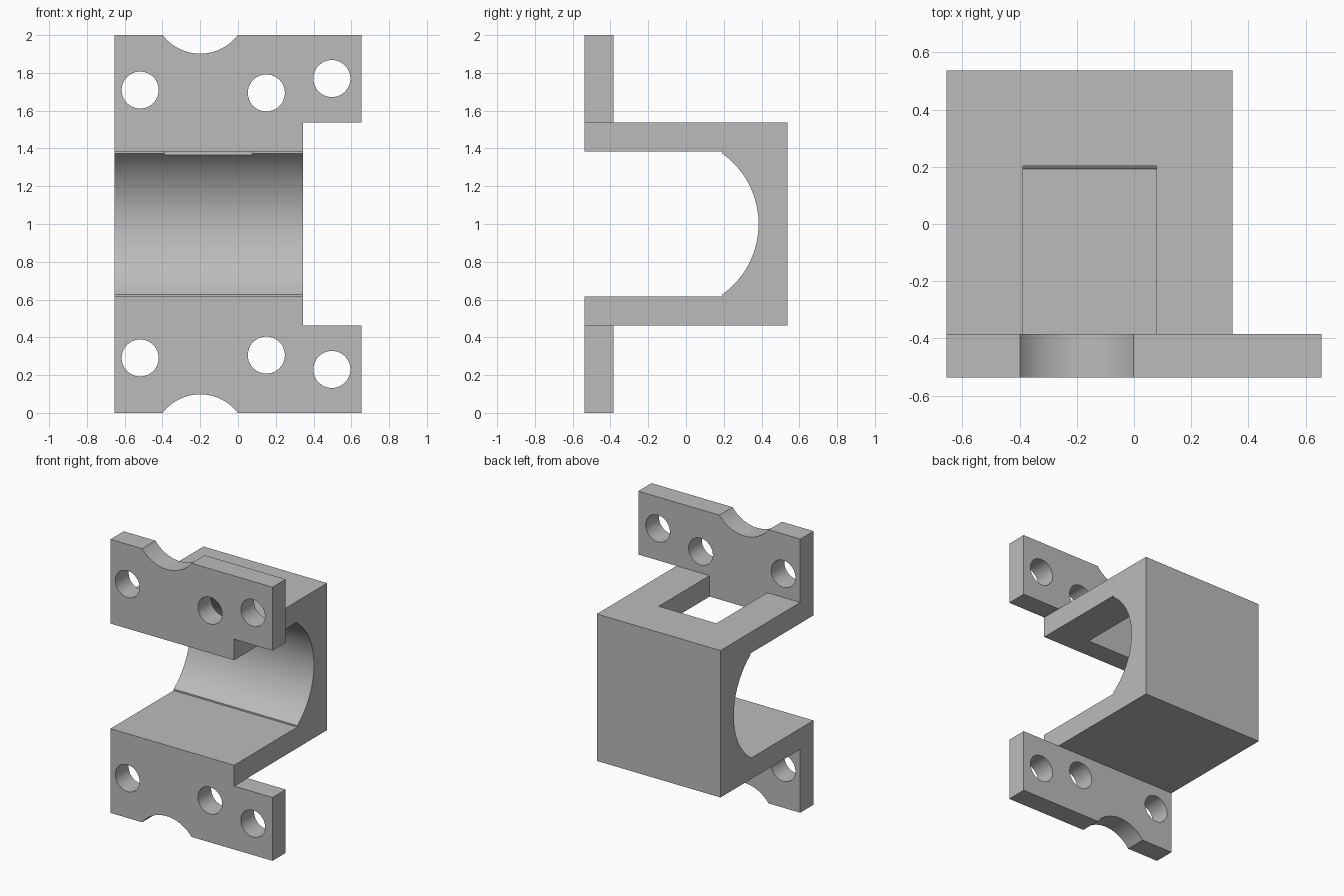
import bpy, bmesh, math
from mathutils import Matrix, Vector

cube = bpy.data.objects.get("Cube")
if cube:
    bpy.data.objects.remove(cube, do_unlink=True)

grey = bpy.data.materials.new("plain_grey")
grey.use_nodes = True
colour = (0.5, 0.5, 0.5, 1)
grey.diffuse_color = colour
grey.node_tree.nodes["Principled BSDF"].inputs["Base Color"].default_value = colour

# Main dimensions
LEFT, BODY_RIGHT, EAR_RIGHT = -0.655, 0.345, 0.655
DEPTH, WALL, MID = 0.537, 0.153, 1.0
HALF_OUT = 0.537
HALF_IN = HALF_OUT - WALL
PLATE_BACK = -DEPTH + WALL


def prism(name, outline, direction):
    """Extrude a closed 3D outline along a direction."""
    bm = bmesh.new()
    face = bm.faces.new([bm.verts.new(p) for p in outline])
    moved = bmesh.ops.extrude_face_region(bm, geom=[face])["geom"]
    verts = [v for v in moved if isinstance(v, bmesh.types.BMVert)]
    bmesh.ops.translate(bm, verts=verts, vec=Vector(direction))
    bmesh.ops.recalc_face_normals(bm, faces=bm.faces)
    mesh = bpy.data.meshes.new(name)
    bm.to_mesh(mesh)
    bm.free()
    mesh.materials.append(grey)
    obj = bpy.data.objects.new(name, mesh)
    bpy.context.collection.objects.link(obj)
    return obj


def box(name, low, high):
    (x0, y0, z0), (x1, y1, z1) = low, high
    base = [(x0, y0, z0), (x1, y0, z0), (x1, y1, z0), (x0, y1, z0)]
    return prism(name, base, (0, 0, z1 - z0))


def cylinder(name, x, z, radius, sides):
    """Cutter running from front to back through a flange."""
    steps = [2 * math.pi * i / sides for i in range(sides)]
    ring = [(x + radius * math.cos(a), -0.7, z + radius * math.sin(a)) for a in steps]
    return prism(name, ring, (0, 0.5, 0))


def cut(target, cutter):
    cutter.hide_render = True
    mod = target.modifiers.new("cut", "BOOLEAN")
    mod.operation, mod.solver, mod.object = "DIFFERENCE", "EXACT", cutter
    bpy.ops.object.select_all(action="DESELECT")
    bpy.context.view_layer.objects.active = target
    target.select_set(True)
    bpy.ops.object.modifier_apply(modifier=mod.name)
    bpy.data.objects.remove(cutter, do_unlink=True)


# C-shaped body with a concave cylindrical inner back
radius, arc_centre, half_chord = 0.459, -0.075, 0.373
sweep = math.asin(half_chord / radius)
arc_start = arc_centre + radius * math.cos(sweep)
profile = [(-DEPTH, HALF_IN), (-DEPTH, HALF_OUT), (DEPTH, HALF_OUT),
           (DEPTH, -HALF_OUT), (-DEPTH, -HALF_OUT), (-DEPTH, -HALF_IN),
           (arc_start, -HALF_IN)]
for i in range(49):
    a = sweep * (i / 24 - 1)
    profile.append((arc_centre + radius * math.cos(a), radius * math.sin(a)))
profile.append((arc_start, HALF_IN))
body = prism("clamp_body", [(LEFT, y, MID + z) for y, z in profile],
             (BODY_RIGHT - LEFT, 0, 0))

# Rectangular window through the top wall
cut(body, box("window_cutter", (-0.388, PLATE_BACK, 1.2), (0.078, 0.203, 1.7)))

# Mirrored mounting flanges with three bolt holes and an edge notch
holes = [(-0.518, 0.709), (0.15, 0.694), (0.497, 0.77)]
parts = [body]
for name, side in (("upper_flange", 1), ("lower_flange", -1)):
    z0, z1 = sorted((MID + side * HALF_OUT, MID + side))
    flange = box(name, (LEFT, -DEPTH, z0), (EAR_RIGHT, PLATE_BACK, z1))
    for x, z in holes:
        cut(flange, cylinder("hole_cutter", x, MID + side * z, 0.098, 48))
    cut(flange, cylinder("notch_cutter", -0.2, MID + side * 1.153, 0.251, 96))
    parts.append(flange)

# Smooth curved walls, keep edges sharp
bpy.ops.object.select_all(action="DESELECT")
for part in parts:
    part.select_set(True)
bpy.context.view_layer.objects.active = body
bpy.ops.object.shade_smooth_by_angle(angle=math.radians(25))
